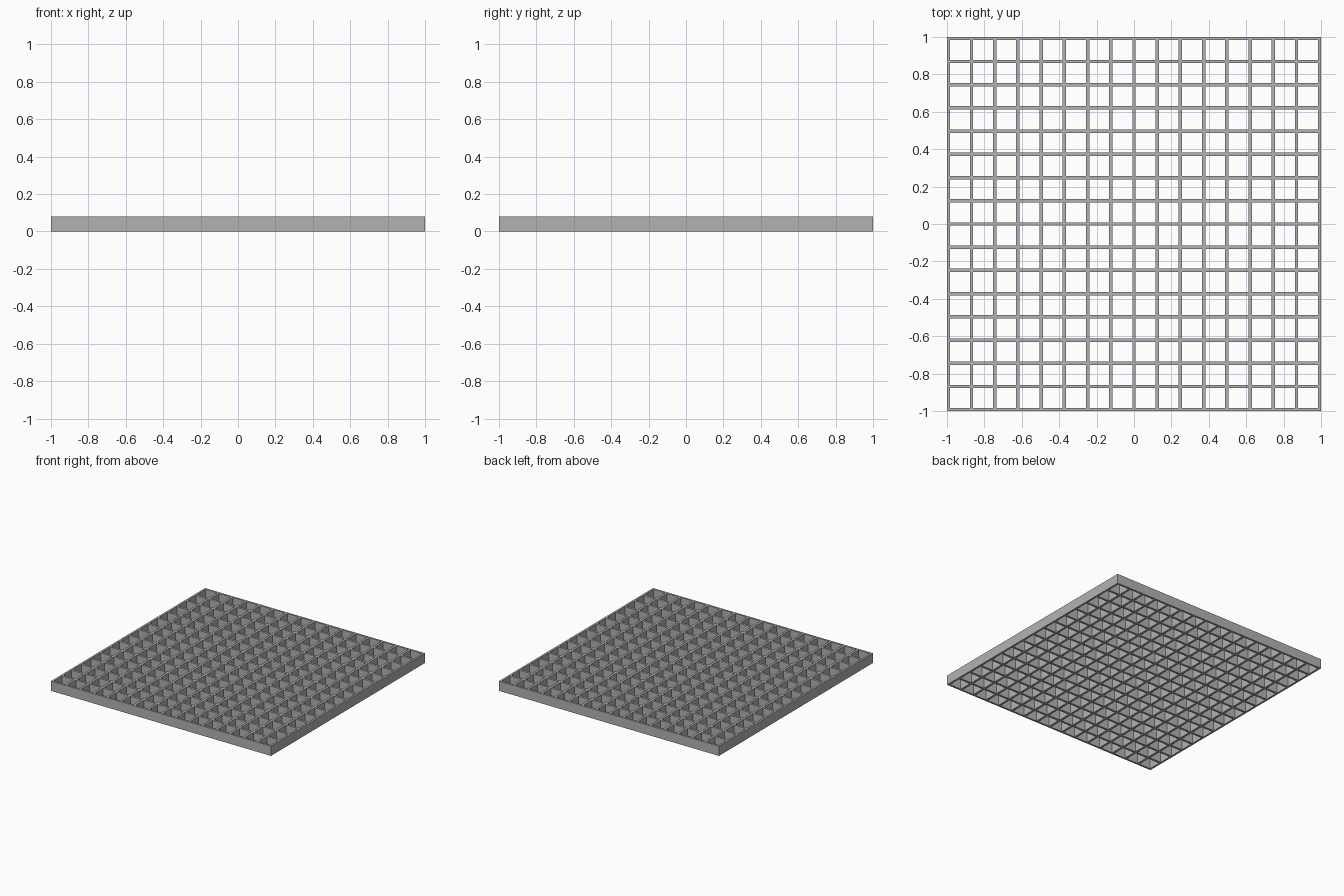
import bpy
import bmesh

cube = bpy.data.objects.get("Cube")
if cube:
    bpy.data.objects.remove(cube)

CELLS = 16
HEIGHT = 0.08
RIM = 0.016
BAR = 0.018
PITCH = (2 - 2 * RIM + BAR) / CELLS

grey = bpy.data.materials.new("plain grey")
grey.use_nodes = True
grey.diffuse_color = (0.45, 0.45, 0.45, 1)
grey.node_tree.nodes["Principled BSDF"].inputs["Base Color"].default_value = (0.45, 0.45, 0.45, 1)

# Grid lines: rim edge, then both sides of every bar
lines = [-1.0]
for i in range(CELLS):
    start = -1 + RIM + i * PITCH
    lines += [start, start + PITCH - BAR]
lines.append(1.0)

# Flat lattice: keep every square except the open cells
bm = bmesh.new()
count = len(lines)
verts = [[bm.verts.new((x, y, 0)) for y in lines] for x in lines]
for i in range(count - 1):
    for j in range(count - 1):
        if i % 2 and j % 2:
            continue
        bm.faces.new((verts[i][j], verts[i + 1][j], verts[i + 1][j + 1], verts[i][j + 1]))

# Raise the lattice into solid bars and rim
bottom = bm.faces[:]
raised = bmesh.ops.extrude_face_region(bm, geom=bottom, use_keep_orig=True)["geom"]
top = [v for v in raised if isinstance(v, bmesh.types.BMVert)]
bmesh.ops.translate(bm, verts=top, vec=(0, 0, HEIGHT))
bmesh.ops.recalc_face_normals(bm, faces=bm.faces[:])
bmesh.ops.dissolve_limit(bm, angle_limit=0.01, verts=bm.verts[:], edges=bm.edges[:])

mesh = bpy.data.meshes.new("grating")
bm.to_mesh(mesh)
bm.free()
mesh.materials.append(grey)
grating = bpy.data.objects.new("grating", mesh)
bpy.context.collection.objects.link(grating)
